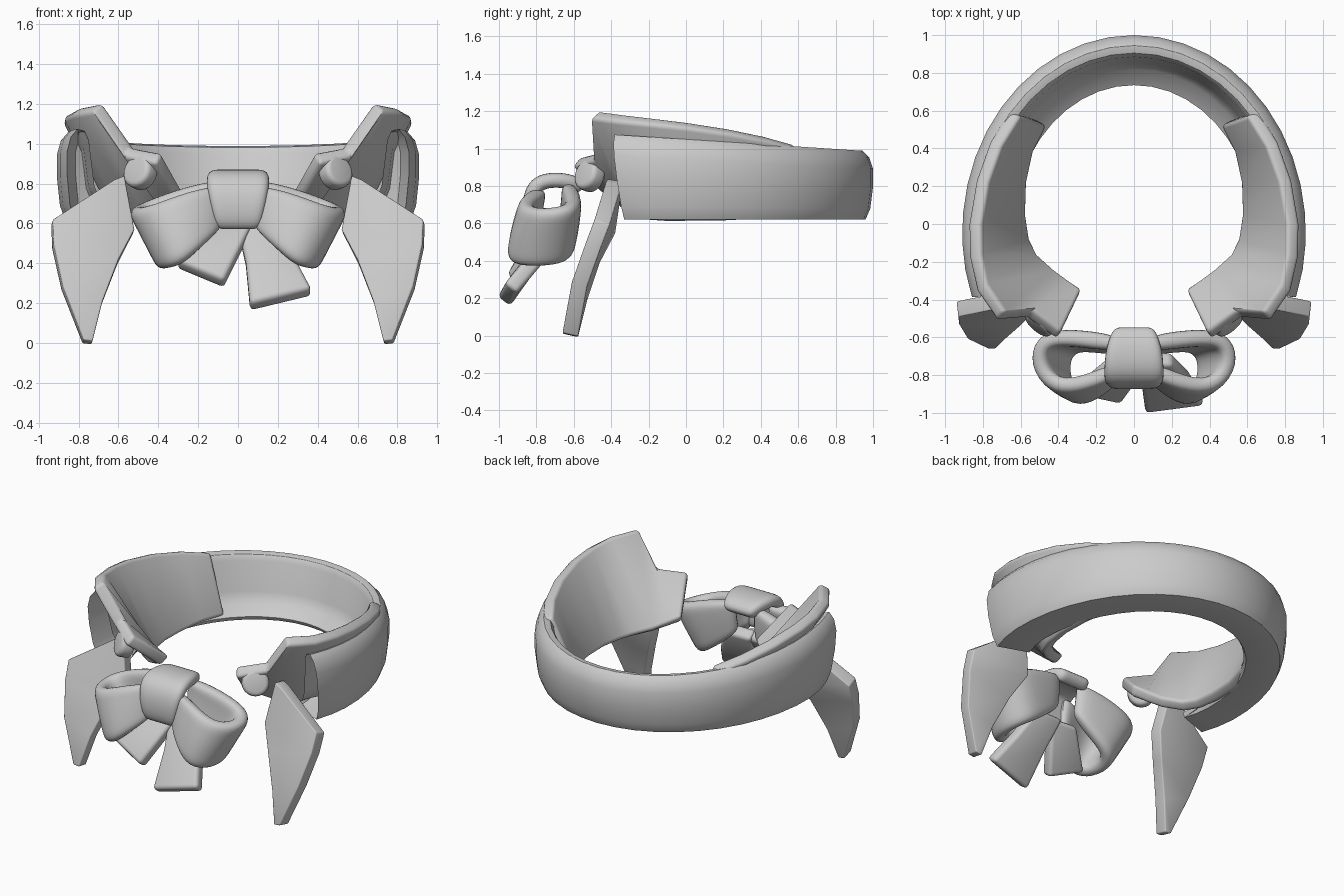
import bpy, bmesh, math
from mathutils import Vector

if "Cube" in bpy.data.objects:
    bpy.data.objects.remove(bpy.data.objects["Cube"], do_unlink=True)

grey = bpy.data.materials.new("plain_grey")
grey.use_nodes = True
grey.diffuse_color = (0.6, 0.6, 0.6, 1)
grey.node_tree.nodes["Principled BSDF"].inputs["Base Color"].default_value = (0.6, 0.6, 0.6, 1)


def finish(name, bm, thick=0, offset=-1, bevel=0, subdiv=0, mirror=False):
    """Turn a bmesh into a finished object with its modifiers applied."""
    mesh = bpy.data.meshes.new(name)
    bm.to_mesh(mesh)
    bm.free()
    mesh.materials.append(grey)
    obj = bpy.data.objects.new(name, mesh)
    bpy.context.collection.objects.link(obj)
    if thick:
        m = obj.modifiers.new("thickness", 'SOLIDIFY')
        m.thickness, m.offset, m.use_even_offset = thick, offset, True
    if bevel:
        m = obj.modifiers.new("bevel", 'BEVEL')
        m.width, m.segments, m.limit_method = bevel, 3, 'ANGLE'
        m.angle_limit = math.radians(40)
    if subdiv:
        m = obj.modifiers.new("subdivision", 'SUBSURF')
        m.levels = m.render_levels = subdiv
    if mirror:
        m = obj.modifiers.new("mirror", 'MIRROR')
        m.use_mirror_merge = False
    deps = bpy.context.evaluated_depsgraph_get()
    obj.data = bpy.data.meshes.new_from_object(obj.evaluated_get(deps))
    obj.data.name = name
    obj.modifiers.clear()
    bpy.ops.object.select_all(action='DESELECT')
    obj.select_set(True)
    bpy.context.view_layer.objects.active = obj
    bpy.ops.object.shade_smooth_by_angle(angle=math.radians(38))


def strip(first, last, rows=2, bulge=0):
    """Sheet between two edge lines, optionally swollen in its middle."""
    bm = bmesh.new()
    a, b = [Vector(p) for p in first], [Vector(p) for p in last]
    centre = sum(a + b, Vector()) / (2 * len(a))
    grid = []
    for r in range(rows):
        t = r / (rows - 1)
        swell = 1 + bulge * math.sin(math.pi * t)
        line = []
        for p, q in zip(a, b):
            v = p.lerp(q, t)
            v.y = centre.y + (v.y - centre.y) * swell
            line.append(bm.verts.new(v))
        grid.append(line)
    for u, w in zip(grid, grid[1:]):
        for i in range(len(u) - 1):
            bm.faces.new((u[i], u[i + 1], w[i + 1], w[i]))
    return bm


# Outer band: a section swept round the neck, hollowed at both front ends
section = [(0.04, 0.62), (0.015, 0.68), (0, 0.8), (0, 0.9), (0.02, 0.96), (0.055, 0.995),
           (0.095, 0.985), (0.115, 0.95), (0.145, 0.76), (0.18, 0.69), (0.265, 0.645),
           (0.25, 0.62)]
bm = bmesh.new()
rings, steps = [], 26
for i in range(steps + 1):
    a = math.radians(-19.5 + 219 * i / steps)
    ring = []
    for d, z in section:
        y = -0.05 + (1.05 - d) * math.sin(a)
        top = 1.05 - 0.065 * y
        y += 0.45 * (1 - z) * max(0, -math.sin(a))
        z = 0.62 + (z - 0.62) * (top - 0.62) / 0.375
        ring.append(bm.verts.new(((0.91 - d) * math.cos(a), y, z)))
    rings.append(ring)
n = len(section)
for u, w in zip(rings, rings[1:]):
    for j in range(n):
        k = (j + 1) % n
        bm.faces.new((u[j], u[k], w[k], w[j]))
ends = [bm.faces.new(rings[0]), bm.faces.new(rings[-1])]
bmesh.ops.recalc_face_normals(bm, faces=bm.faces[:])
for end in ends:
    bmesh.ops.inset_region(bm, faces=[end], thickness=0.045)
    for v in end.verts:
        v.co.y += 0.2
finish("outer_band", bm, bevel=0.012)

# Inner collar: tall side wall, notch, then a pointed front tab
collar_top = [(0.60, 0.57, 1.025), (0.70, 0.41, 1.07), (0.77, 0.22, 1.11), (0.81, 0, 1.145),
              (0.81, -0.16, 1.165), (0.78, -0.32, 1.185), (0.685, -0.465, 1.205),
              (0.535, -0.455, 0.985), (0.385, -0.57, 0.955)]
collar_foot = [(0.46, 0.52, 0.66), (0.53, 0.38, 0.65), (0.565, 0.22, 0.64), (0.57, 0.05, 0.64),
               (0.55, -0.08, 0.64), (0.51, -0.16, 0.65), (0.42, -0.24, 0.68),
               (0.35, -0.29, 0.72), (0.275, -0.34, 0.765)]
finish("inner_collar", strip(collar_top, collar_foot), thick=0.075, offset=1,
       bevel=0.022, mirror=True)

# Round buttons on the collar tabs
bm = bmesh.new()
bmesh.ops.create_cone(bm, cap_ends=True, segments=20, radius1=0.085, radius2=0.085, depth=0.09)
turn = Vector((0.6, -0.72, 0.3)).to_track_quat('Z', 'Y')
for v in bm.verts:
    v.co = turn @ v.co + Vector((0.49, -0.515, 0.855))
finish("buttons", bm, bevel=0.025, mirror=True)

# Hanging side flaps
flap_inner = [(0.57, -0.42, 0.84), (0.52, -0.46, 0.57), (0.60, -0.54, 0.42),
              (0.68, -0.61, 0.21), (0.73, -0.66, 0.01)]
flap_outer = [(0.62, -0.43, 0.82), (0.93, -0.49, 0.62), (0.925, -0.535, 0.50),
              (0.88, -0.61, 0.29), (0.775, -0.66, 0.015)]
finish("side_flaps", strip(flap_inner, flap_outer), thick=0.085, bevel=0.008, mirror=True)

# Bow loops: a ribbon bent from the back of the knot round to its front
loop_top = [(0.06, -0.59, 0.83), (0.28, -0.56, 0.78), (0.46, -0.55, 0.71), (0.56, -0.63, 0.665),
            (0.56, -0.78, 0.66), (0.44, -0.90, 0.70), (0.26, -0.88, 0.77), (0.06, -0.80, 0.81)]
loop_foot = [(0.05, -0.62, 0.60), (0.20, -0.60, 0.47), (0.32, -0.60, 0.39), (0.40, -0.70, 0.355),
             (0.40, -0.87, 0.355), (0.30, -0.98, 0.385), (0.18, -0.94, 0.475), (0.05, -0.82, 0.59)]
finish("bow_loops", strip(loop_top, loop_foot, rows=5, bulge=0.06), thick=0.09, subdiv=2,
       mirror=True)

# Bow knot: a tapered strap folded over the loops
path = [(0.105, -0.53, 0.80), (0.13, -0.575, 0.855), (0.155, -0.68, 0.875), (0.16, -0.79, 0.865),
        (0.16, -0.86, 0.80), (0.14, -0.88, 0.68), (0.115, -0.86, 0.56)]
finish("bow_knot", strip([(-w, y, z) for w, y, z in path], path, rows=5),
       thick=0.08, subdiv=2)

# Bow tails
finish("right_tail", strip([(-0.12, -0.75, 0.60), (-0.31, -0.91, 0.42)],
                           [(0.07, -0.77, 0.60), (-0.07, -0.96, 0.32)]),
       thick=0.085, bevel=0.025)
finish("left_tail", strip([(0.0, -0.75, 0.60), (0.04, -0.86, 0.42), (0.06, -1.01, 0.205)],
                          [(0.20, -0.75, 0.60), (0.29, -0.84, 0.43), (0.37, -0.97, 0.28)]),
       thick=0.085, bevel=0.025)
